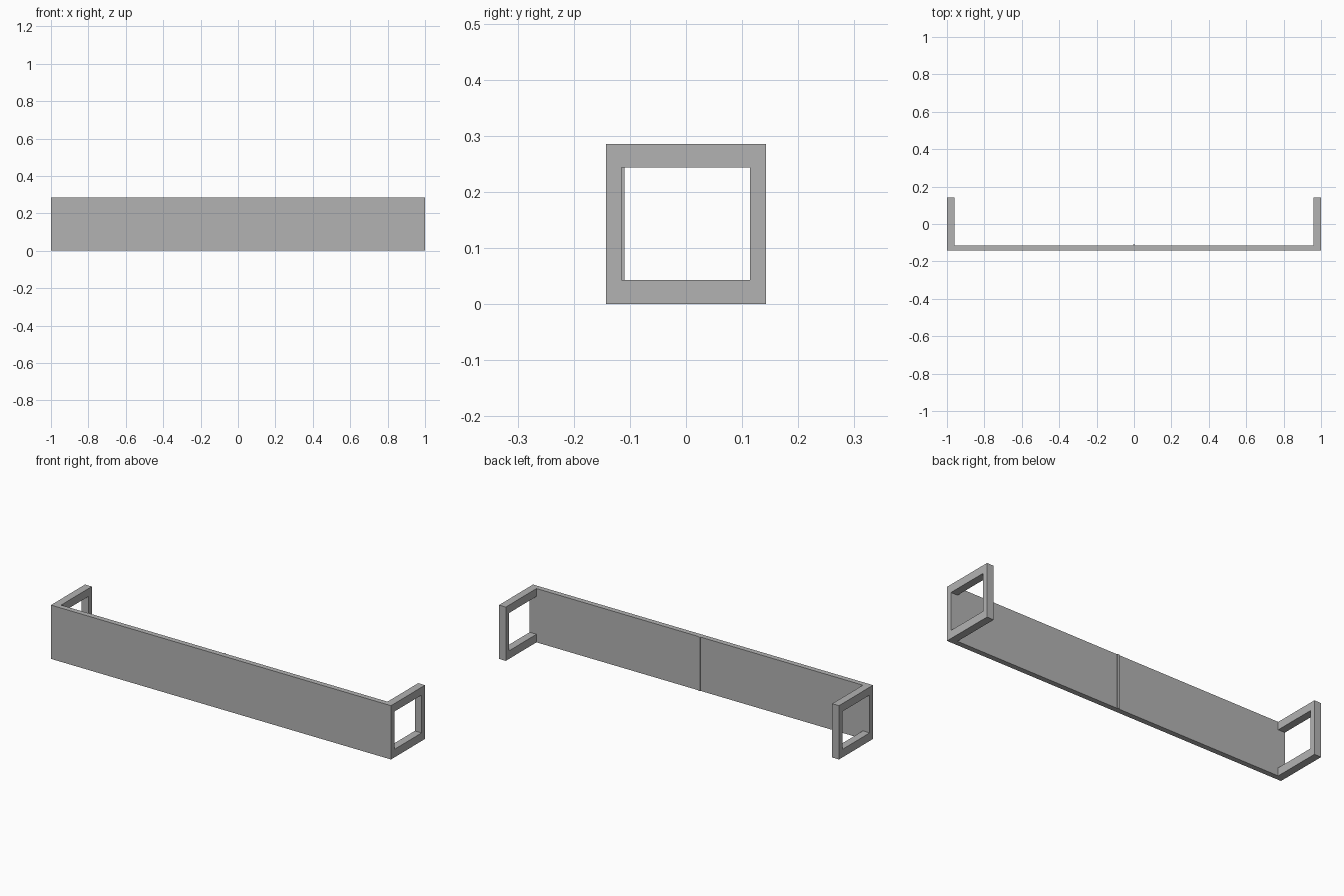
import bpy
import bmesh

cube = bpy.data.objects.get("Cube")
if cube:
    bpy.data.objects.remove(cube, do_unlink=True)

# Overall sizes
HALF_X, HALF_Y, HEIGHT = 1.0, 0.143, 0.286
PANEL_BACK = -0.115
FRAME_IN = 0.96

grey = bpy.data.materials.new("plain grey")
grey.use_nodes = True
colour = (0.45, 0.45, 0.45, 1)
grey.diffuse_color = colour
grey.node_tree.nodes["Principled BSDF"].inputs["Base Color"].default_value = colour


def finish(name, bm):
    bmesh.ops.recalc_face_normals(bm, faces=bm.faces)
    mesh = bpy.data.meshes.new(name)
    bm.to_mesh(mesh)
    bm.free()
    mesh.materials.append(grey)
    obj = bpy.data.objects.new(name, mesh)
    bpy.context.collection.objects.link(obj)
    return obj


def box(name, low, high):
    bm = bmesh.new()
    bmesh.ops.create_cube(bm, size=1)
    for v in bm.verts:
        v.co = [l + (c + 0.5) * (h - l) for c, l, h in zip(v.co, low, high)]
    return finish(name, bm)


def end_frame(name, x_in, x_out):
    """Open bracket whose front side is closed by the panel."""
    front, back, inner = PANEL_BACK, HALF_Y, 0.114
    low, high = 0.043, 0.244
    profile = [(front, 0), (back, 0), (back, HEIGHT), (front, HEIGHT),
               (front, high), (inner, high), (inner, low), (front, low)]
    bm = bmesh.new()
    face = bm.faces.new([bm.verts.new((x_in, y, z)) for y, z in profile])
    out = bmesh.ops.extrude_face_region(bm, geom=[face])
    moved = [g for g in out["geom"] if isinstance(g, bmesh.types.BMVert)]
    bmesh.ops.translate(bm, verts=moved, vec=(x_out - x_in, 0, 0))
    return finish(name, bm)


# Long front panel
box("front_panel", (-HALF_X, -HALF_Y, 0), (HALF_X, PANEL_BACK, HEIGHT))

# Thin upright rib behind the middle of the panel
box("centre_rib", (-0.006, PANEL_BACK, 0), (0.006, -0.11, HEIGHT))

# Square end frames
for side, name in ((1, "left_end_frame"), (-1, "right_end_frame")):
    end_frame(name, side * FRAME_IN, side * HALF_X)
